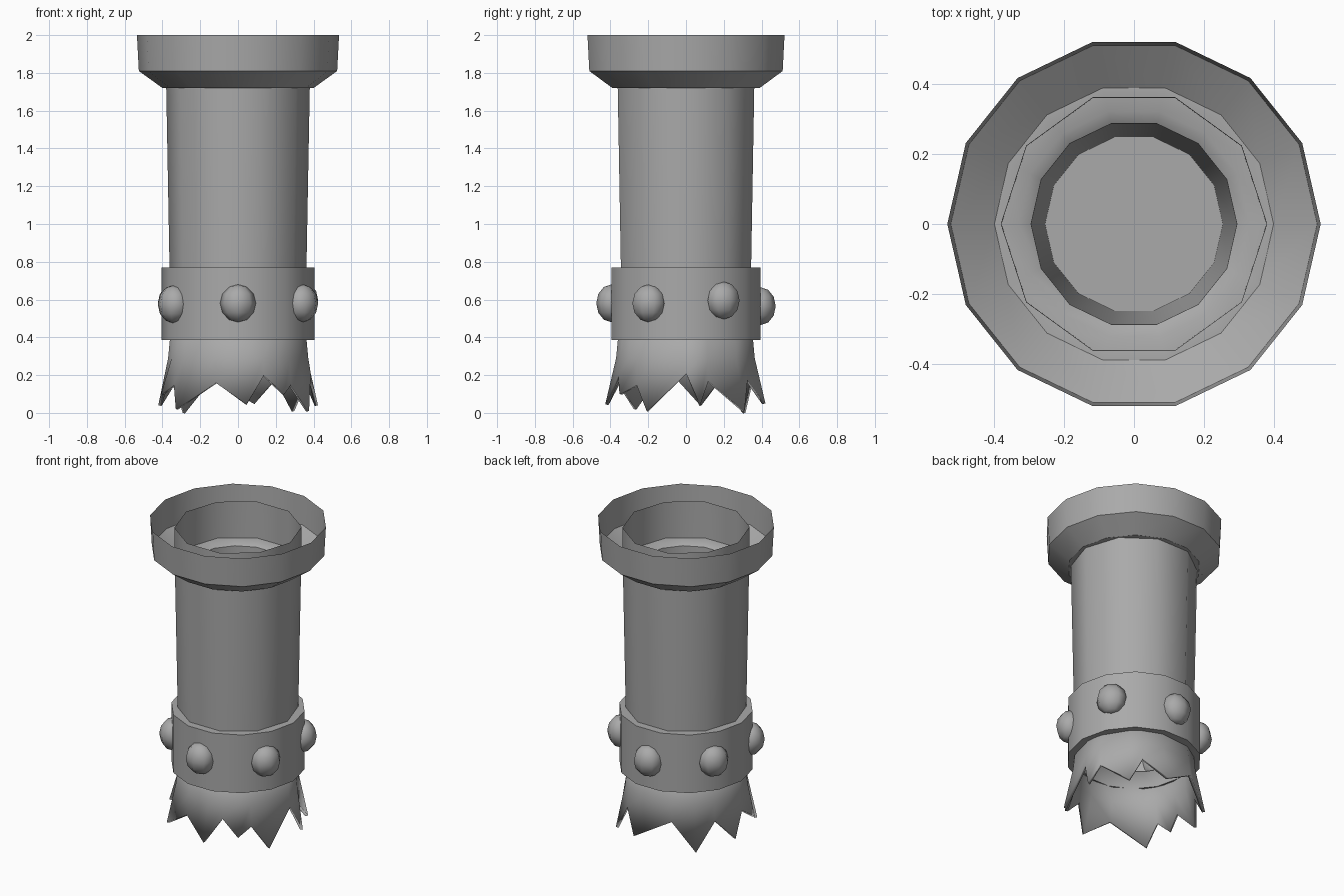
import bpy, bmesh
from math import radians, cos, sin, pi
from mathutils import Matrix

cube = bpy.data.objects.get("Cube")
if cube:
    bpy.data.objects.remove(cube, do_unlink=True)

iron = bpy.data.materials.new("grey_iron")
iron.use_nodes = True
grey = (0.4, 0.4, 0.4, 1)
iron.diffuse_color = grey
iron.node_tree.nodes["Principled BSDF"].inputs["Base Color"].default_value = grey


def finish(name, bm, angle=40):
    mesh = bpy.data.meshes.new(name)
    bm.to_mesh(mesh)
    bm.free()
    mesh.materials.append(iron)
    obj = bpy.data.objects.new(name, mesh)
    bpy.context.collection.objects.link(obj)
    bpy.ops.object.select_all(action='DESELECT')
    obj.select_set(True)
    bpy.context.view_layer.objects.active = obj
    bpy.ops.object.shade_smooth_by_angle(angle=radians(angle))
    return obj


def loft(bm, rings):
    """Join closed rings of points, listed from bottom to top."""
    loops = [[bm.verts.new(p) for p in ring] for ring in rings]
    for low, high in zip(loops, loops[1:]):
        for i in range(len(low)):
            j = (i + 1) % len(low)
            bm.faces.new((low[i], low[j], high[j], high[i]))
    return loops


def ring(r, z, sides):
    return [(r * cos(2 * pi * i / sides), r * sin(2 * pi * i / sides), z)
            for i in range(sides)]


def revolve(name, profile, sides, cap=False):
    bm = bmesh.new()
    loops = loft(bm, [ring(r, z, sides) for r, z in profile])
    if cap:
        bm.faces.new(loops[-1])
    return finish(name, bm)


# Main tube, an open sheet rising inside the collar
revolve("barrel_tube", [(0.358, 0.42), (0.363, 0.8), (0.38, 1.72), (0.382, 1.96)], 10)

# Flared collar, its floor and the closed bore
revolve("muzzle_collar", [(0.40, 1.72), (0.525, 1.81), (0.535, 2.0)], 14)
revolve("bore", [(0.40, 1.72), (0.33, 1.72), (0.295, 1.70), (0.255, 0.6)], 14, cap=True)

# Reinforcing band
revolve("band", [(0.34, 0.385), (0.405, 0.385), (0.405, 0.77), (0.34, 0.77)], 14)

# Six flattened studs around the band
for i, z in enumerate((0.58, 0.58, 0.595, 0.565, 0.58, 0.575)):
    bm = bmesh.new()
    bmesh.ops.create_uvsphere(bm, u_segments=8, v_segments=6, radius=0.1)
    turn = Matrix.Rotation(radians(-90 + 60 * i), 4, 'Z')
    bm.transform(turn @ Matrix.Translation((0.395, 0, z))
                 @ Matrix.Diagonal((0.8, 0.95, 1, 1)))
    finish("stud_%d" % (i + 1), bm, 60)

# Torn lower edge: valley and tip of each tooth as (angle, height)
teeth = [((-152, 0.15), (-140, 0.02)), ((-108, 0.16), (-84, 0.045)),
         ((-69, 0.20), (-55, 0.10)), ((-43, 0.15), (-29, 0.01)),
         ((0, 0.21), (10, 0.04)), ((18, 0.17), (46, 0.01)),
         ((58, 0.18), (78, 0.05)), ((112, 0.18), (133, 0.0)),
         ((152, 0.17), (169, 0.04)), ((186, 0.17), (199, 0.10))]
edge, middle, top = [], [], []
for valley, tip in teeth:
    for (deg, z), r in ((valley, 0.385), (tip, 0.43)):
        c, s = cos(radians(deg)), sin(radians(deg))
        edge.append((r * c, r * s, z))
        middle.append((0.372 * c, 0.372 * s, 0.29))
        top.append((0.352 * c, 0.352 * s, 0.5))
bm = bmesh.new()
loft(bm, [edge, middle, top])
skirt = finish("torn_skirt", bm)
shell = skirt.modifiers.new("thickness", 'SOLIDIFY')
shell.thickness = 0.018
shell.offset = -1
